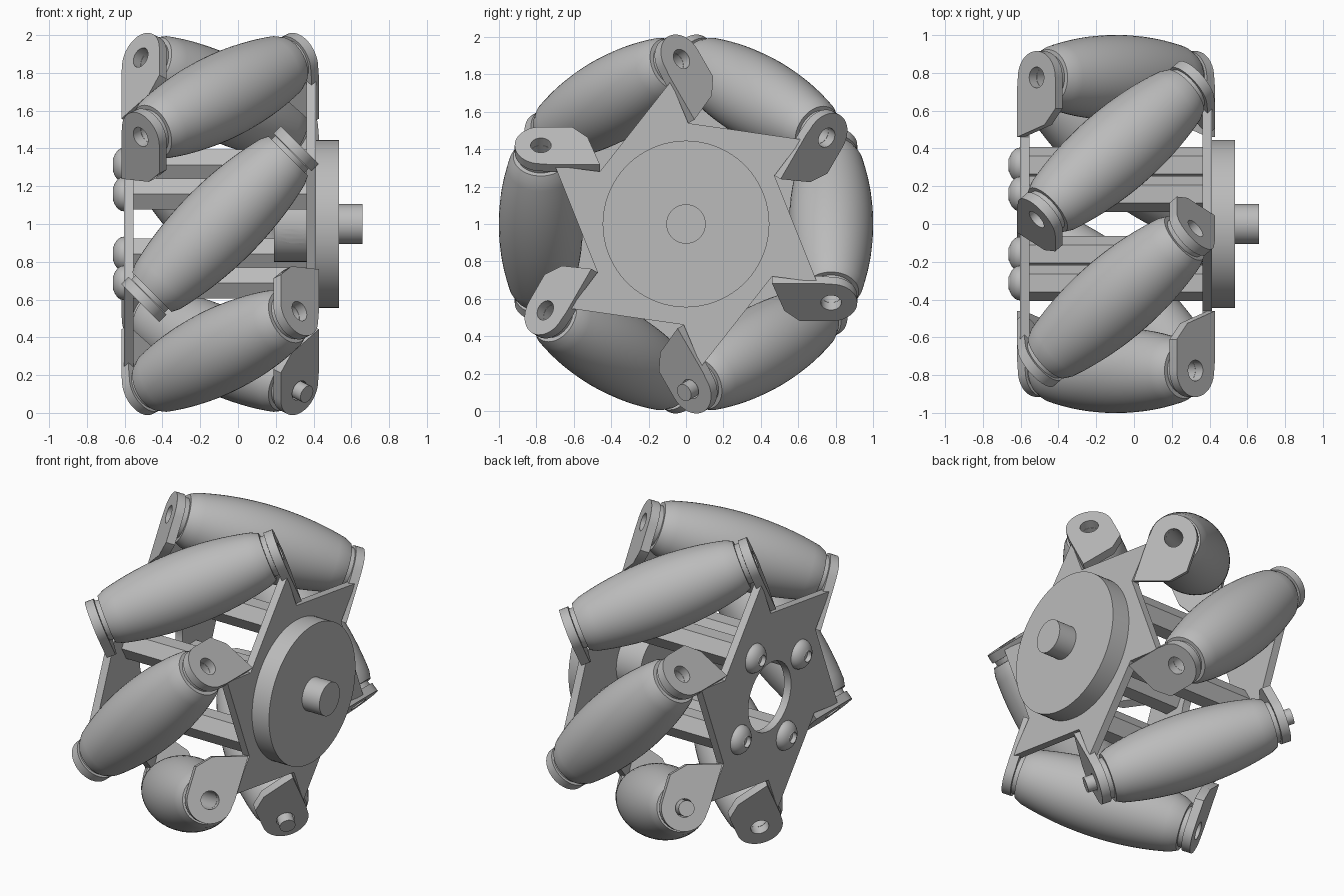
import bpy, bmesh
from math import sin, cos, pi, sqrt, radians
from mathutils import Matrix, Vector

cube = bpy.data.objects.get("Cube")
if cube:
    bpy.data.objects.remove(cube, do_unlink=True)

steel = bpy.data.materials.new("plain_grey")
steel.use_nodes = True
steel.diffuse_color = (0.5, 0.5, 0.5, 1)
steel.node_tree.nodes["Principled BSDF"].inputs["Base Color"].default_value = (0.5, 0.5, 0.5, 1)

CENTRE = Vector((-0.095, 0, 1))   # middle of the wheel
ROLLER_R = 0.775                  # radius at which the roller axes lie
AXLE = Vector((1, 0, 0))
ROOT = sqrt(0.5)


def finish(name, bm, matrix):
    """Weld, orient and shade a bmesh, then link it as an object."""
    bmesh.ops.remove_doubles(bm, verts=bm.verts, dist=1e-5)
    bmesh.ops.recalc_face_normals(bm, faces=bm.faces)
    mesh = bpy.data.meshes.new(name)
    bm.to_mesh(mesh)
    bm.free()
    mesh.transform(matrix)
    mesh.materials.clear()
    mesh.materials.append(steel)
    mesh.polygons.foreach_set("use_smooth", [True] * len(mesh.polygons))
    mesh.set_sharp_from_angle(angle=radians(30))
    obj = bpy.data.objects.new(name, mesh)
    bpy.context.collection.objects.link(obj)
    return obj


def lathe(name, profile, matrix, sides=48, closed=False):
    """Revolve (radius, height) points around local z."""
    bm = bmesh.new()
    verts = [bm.verts.new((r, 0, h)) for r, h in profile]
    pairs = list(zip(verts, verts[1:]))
    if closed:
        pairs.append((verts[-1], verts[0]))
    edges = [bm.edges.new(p) for p in pairs]
    bmesh.ops.spin(bm, geom=verts + edges, cent=(0, 0, 0), axis=(0, 0, 1),
                   angle=2 * pi, steps=sides, use_merge=True)
    return finish(name, bm, matrix)


def rod(name, radius, start, end, matrix, sides=48):
    return lathe(name, [(0, start), (radius, start), (radius, end), (0, end)], matrix, sides)


def sheet(name, outlines, thickness, matrix):
    """Flat plate from an outline, with further outlines as holes."""
    curve = bpy.data.curves.new(name, "CURVE")
    curve.dimensions = "2D"
    curve.fill_mode = "BOTH"
    curve.extrude = thickness / 2
    for outline in outlines:
        spline = curve.splines.new("POLY")
        spline.points.add(len(outline) - 1)
        for point, (a, b) in zip(spline.points, outline):
            point.co = (a, b, 0, 1)
        spline.use_cyclic_u = True
    temp = bpy.data.objects.new(name + "_outline", curve)
    bpy.context.collection.objects.link(temp)
    shape = temp.evaluated_get(bpy.context.evaluated_depsgraph_get())
    mesh = bpy.data.meshes.new_from_object(shape)
    bm = bmesh.new()
    bm.from_mesh(mesh)
    bpy.data.objects.remove(temp, do_unlink=True)
    bpy.data.meshes.remove(mesh)
    bpy.data.curves.remove(curve)
    return finish(name, bm, matrix)


def arc(radius, start, end, steps):
    return [(radius * cos(start + (end - start) * i / steps),
             radius * sin(start + (end - start) * i / steps)) for i in range(steps + 1)]


def circle(radius):
    return arc(radius, 0, 2 * pi, 40)[:-1]


def frame(x_axis, y_axis, z_axis, origin):
    m = Matrix((x_axis, y_axis, z_axis)).transposed().to_4x4()
    m.translation = origin
    return m


def along_axle(x, y=0, z=0):
    """Local x, y, z become world y, z, x."""
    return frame((0, 1, 0), (0, 0, 1), (1, 0, 0), (x, y, CENTRE.z + z))


def wheel_dirs(angle):
    out = Vector((0, cos(angle), sin(angle)))
    around = Vector((0, sin(angle), -cos(angle)))
    return out, around


# Barrel roller profile: bored, with a thin collar at each end
HALF, BORE = 0.51, 0.055
barrel = [(BORE, -0.538), (0.125, -0.538), (0.125, -HALF)]
for i in range(25):
    s = -HALF + 2 * HALF * i / 24
    barrel.append((sqrt(1 - s * s / 2) - ROLLER_R - (0.01 if i in (0, 24) else 0), s))
barrel += [(0.125, HALF), (0.125, 0.538), (BORE, 0.538)]

# Ear that holds a roller end: rounded tip, chamfered foot
ear = arc(0.14, 0, pi, 20) + [(-0.145, -0.05), (-0.145, -0.315), (0.06, -0.25), (0.14, -0.165)]

stars = {1: [], -1: []}
for k in range(6):
    angle = -k * pi / 3
    out, around = wheel_dirs(angle)
    place = frame((around - AXLE) * ROOT, out, (AXLE + around) * ROOT, CENTRE + out * ROLLER_R)
    lathe(f"roller_{k + 1}", barrel, place, closed=True)
    for side, label in ((1, "hub_side"), (-1, "open_side")):
        turn = Matrix.Rotation(0 if side > 0 else pi, 4, "Y")
        sheet(f"{label}_ear_{k + 1}", [ear, circle(BORE)], 0.055,
              place @ turn @ Matrix.Translation((0, 0, 0.567)))
        # Matching star arm: tip, then the notch beside it
        for u, t in ((0.70, 0.31), (0.46, 0.28)):
            p = out * u + around * t * side
            stars[side].append((p.y, p.z))
    if k == 1:
        rod("roller_pin", 0.048, -0.65, 0.65, place)

# The arms on the open side run tip and notch in the opposite order
tips, notches = stars[-1][::2], stars[-1][1::2]
open_star = [p for pair in zip(notches, tips) for p in pair]

sheet("hub_side_plate", [stars[1]], 0.05, along_axle(CENTRE.x + 0.483))
sheet("open_side_plate", [open_star, circle(0.22)], 0.05, along_axle(CENTRE.x - 0.483))

# Hub disc, shaft stub and inner collar
rod("hub_disc", 0.445, 0.41, 0.535, along_axle(0), 96)
rod("shaft", 0.105, 0.53, 0.66, along_axle(0))
collar = rod("shaft_collar", 0.2, 0.19, 0.37, along_axle(0))

# Set screw hole in the collar
out, around = wheel_dirs(radians(198))
cutter = rod("set_screw_cutter", 0.05, 0.1, 0.3,
             frame(around, AXLE, out, Vector((0.3, 0, 1))), 32)
cutter.hide_render = True
cut = collar.modifiers.new("set_screw_hole", "BOOLEAN")
cut.operation = "DIFFERENCE"
cut.object = cutter
bpy.context.view_layer.update()
drilled = bpy.data.meshes.new_from_object(
    collar.evaluated_get(bpy.context.evaluated_depsgraph_get()))
collar.modifiers.clear()
collar.data = drilled
bpy.data.objects.remove(cutter, do_unlink=True)

# Four hexagonal spacers with domed screws
dome = [(0, -0.03), (0.035, -0.03), (0.035, -0.06)]
dome += [(0.092 * cos(a), -0.062 * sin(a)) for a in [radians(66 - 11 * i) for i in range(7)]]
dome.append((0, 0))
for k in range(4):
    a = radians(63 + 90 * k)
    y, z = 0.35 * cos(a), 0.35 * sin(a)
    rod(f"spacer_{k + 1}", 0.095, -0.56, 0.37, along_axle(0, y, z), 6)
    lathe(f"screw_head_{k + 1}", dome, along_axle(-0.603, y, z), 32)
